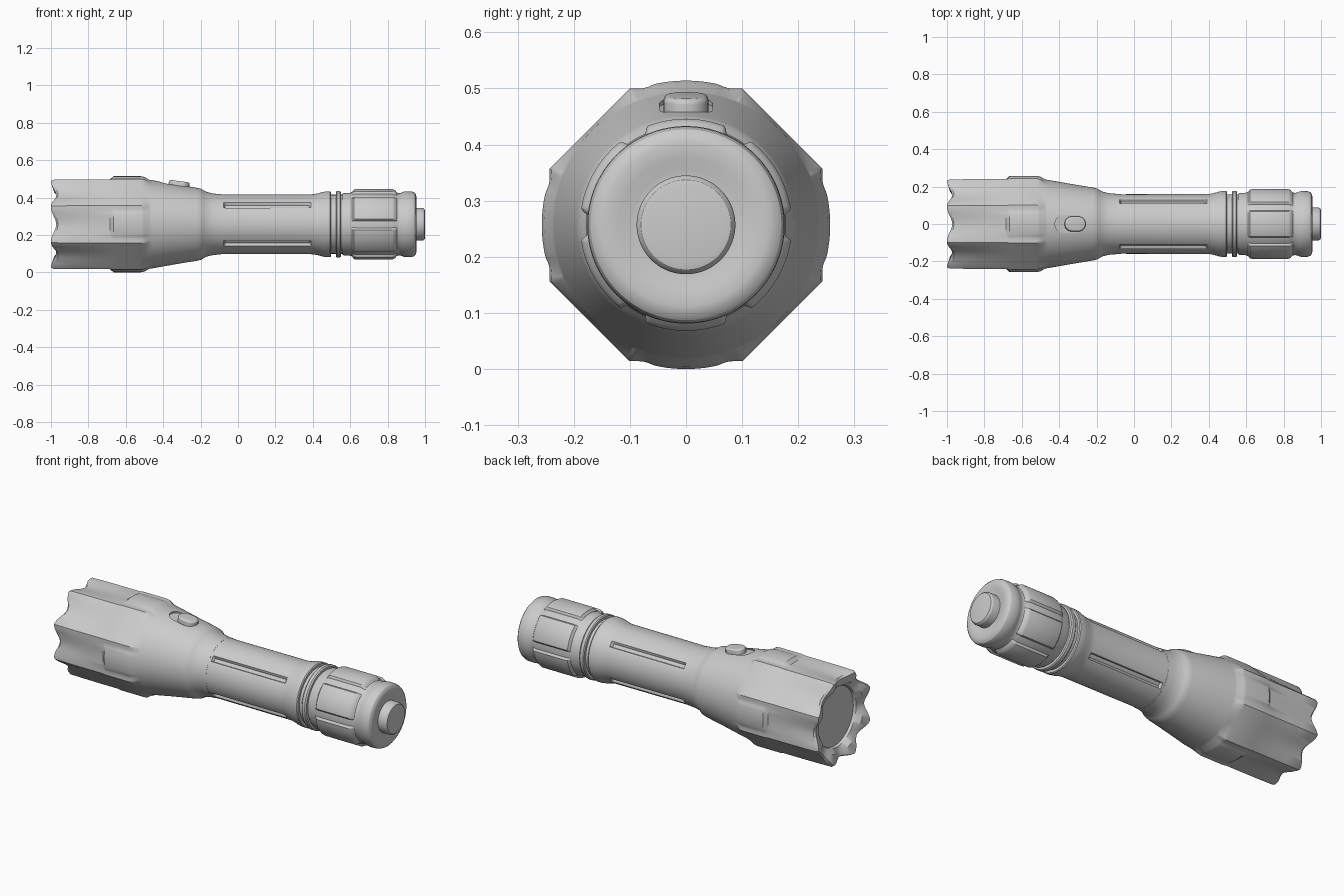
import bpy, bmesh, math
from mathutils import Vector

if "Cube" in bpy.data.objects:
    bpy.data.objects.remove(bpy.data.objects["Cube"])

ZC = 0.257   # height of the long axis
N = 240      # steps around the axis


def val(v, t):
    return v(t) if callable(v) else v


def smooth(obj, angle=30):
    bpy.ops.object.select_all(action='DESELECT')
    obj.select_set(True)
    bpy.context.view_layer.objects.active = obj
    bpy.ops.object.shade_smooth_by_angle(angle=math.radians(angle))


def make_object(name, bm):
    bmesh.ops.recalc_face_normals(bm, faces=bm.faces)
    mesh = bpy.data.meshes.new(name)
    bm.to_mesh(mesh)
    bm.free()
    obj = bpy.data.objects.new(name, mesh)
    bpy.context.collection.objects.link(obj)
    return obj


def loft(name, rings, n=N):
    """Closed tube along x; each ring is (x, radius), either may depend on the angle in degrees."""
    bm = bmesh.new()
    loops = []
    for x, r in rings:
        loop = []
        for i in range(n):
            t = 360 * i / n
            a = math.radians(t)
            loop.append(bm.verts.new((val(x, t), val(r, t) * math.cos(a), ZC + val(r, t) * math.sin(a))))
        loops.append(loop)
    for p, q in zip(loops, loops[1:]):
        for i in range(n):
            j = (i + 1) % n
            bm.faces.new((p[i], p[j], q[j], q[i]))
    bm.faces.new(loops[0])
    bm.faces.new(loops[-1])
    return make_object(name, bm)


def stadium(name, length, width, height, center, tilt, bevel=0.0):
    """Rounded-end slab, tilted about y."""
    bm = bmesh.new()
    h, r = length / 2 - width / 2, width / 2
    pts = []
    for s, start in ((1, -90), (-1, 90)):
        for k in range(17):
            a = math.radians(start + 180 * k / 16)
            pts.append(bm.verts.new((s * h + r * math.cos(a), r * math.sin(a), -height / 2)))
    face = bm.faces.new(pts)
    out = bmesh.ops.extrude_face_region(bm, geom=[face])
    top = [v for v in out['geom'] if isinstance(v, bmesh.types.BMVert)]
    bmesh.ops.translate(bm, verts=top, vec=Vector((0, 0, height)))
    if bevel:
        edges = [e for e in bm.edges if all(v.co.z > 0 for v in e.verts)]
        bmesh.ops.bevel(bm, geom=edges, offset=bevel, segments=4, profile=0.5, affect='EDGES')
    obj = make_object(name, bm)
    obj.location = center
    obj.rotation_euler = (0, tilt, 0)
    return obj


# Cross-sections
def octagon(apothem, flute=0.0):
    def r(t):
        d = (t + 22.5) % 45 - 22.5
        return apothem / math.cos(math.radians(d)) - flute * (0.5 + 0.5 * math.cos(math.radians(8 * t)))
    return r


def head_pads(t):
    d = abs((t + 45) % 90 - 45)
    k = min(1, max(0, (19 - d) / 6))
    base = octagon(0.243)(t)
    return base + k * max(0, 0.257 - base)


def tail_pads(t):
    d = abs((t % 60) - 30)
    return 0.178 + 0.011 * min(1, max(0, (23.5 - d) / 1.5))


def slotted(r, depth):
    def f(t):
        fold = math.degrees(math.acos(min(1, abs(math.cos(math.radians(t))))))
        return r - depth * min(1, max(0, (6 - abs(fold - 40)) / 2))
    return f


def scallop(x, amount):
    return lambda t: x + amount * (0.5 + 0.5 * math.cos(math.radians(8 * t)))


# Head: recessed mouth, scalloped bezel, padded collar and cone
head = loft("head", [
    (-0.93, 0.165), (-0.955, 0.17), (scallop(-0.985, 0.022), 0.193),
    (scallop(-0.998, 0.028), octagon(0.225, 0.014)), (scallop(-1.0, 0.028), octagon(0.231, 0.013)),
    (scallop(-0.988, 0.025), octagon(0.238, 0.012)),
    (-0.90, octagon(0.2395, 0.010)), (-0.80, octagon(0.24, 0.005)), (-0.685, octagon(0.24)),
    (-0.665, head_pads), (-0.52, head_pads), (-0.50, lambda t: head_pads(t) - 0.004),
    (-0.475, 0.238), (-0.46, 0.236), (-0.33, 0.213), (-0.22, 0.195), (-0.197, 0.190),
    (-0.185, 0.182), (-0.165, 0.172), (-0.13, 0.164), (-0.09, 0.161)])

# Switch recess cut into the cone, then the switch itself
cutter = stadium("switch_cutter", 0.165, 0.094, 0.06, (-0.338, 0, ZC + 0.234), 0.17)
cutter.hide_render = True
mod = head.modifiers.new("recess", 'BOOLEAN')
mod.object = cutter
mod.operation = 'DIFFERENCE'
mod.solver = 'EXACT'
bpy.context.view_layer.objects.active = head
bpy.ops.object.modifier_apply(modifier=mod.name)
bpy.data.objects.remove(cutter)
smooth(head)
smooth(stadium("switch_button", 0.112, 0.08, 0.05, (-0.316, 0, ZC + 0.206), 0.13, 0.010))

# Lens
smooth(loft("lens", [(-0.92, 0.166), (-0.94, 0.166), (-0.943, 0.12), (-0.945, 0.02)], 96))

# Grip tube with four long slots
smooth(loft("grip_tube", [
    (-0.11, 0.161), (-0.085, 0.160), (-0.078, slotted(0.16, 0)), (-0.07, slotted(0.159, 0.014)),
    (0.38, slotted(0.16, 0.014)), (0.39, slotted(0.16, 0)), (0.405, 0.161), (0.43, 0.166),
    (0.455, 0.173), (0.475, 0.176), (0.493, 0.176), (0.498, 0.172), (0.498, 0.150)]))

# Seal rings between grip and tail
smooth(loft("ring_core", [(0.48, 0.158), (0.60, 0.158)], 96))
smooth(loft("seal_ring", [(0.523, 0.15), (0.523, 0.172), (0.528, 0.177), (0.545, 0.177),
                          (0.552, 0.172), (0.552, 0.15)], 96))

# Tail cap with six raised pads and rounded end
smooth(loft("tail_cap", [
    (0.558, 0.15), (0.558, 0.163), (0.564, 0.166), (0.595, 0.167), (0.610, 0.172),
    (0.620, lambda t: tail_pads(t) - 0.003), (0.632, tail_pads), (0.825, tail_pads),
    (0.838, lambda t: tail_pads(t) - 0.006), (0.850, 0.169), (0.862, 0.166), (0.874, 0.169),
    (0.886, 0.174), (0.900, 0.176), (0.930, 0.175), (0.943, 0.170), (0.951, 0.160),
    (0.954, 0.145), (0.952, 0.120), (0.946, 0.098), (0.945, 0.085)]))

# Tail button
smooth(loft("tail_button", [(0.93, 0.088), (0.985, 0.088), (0.992, 0.086), (0.998, 0.080),
                            (1.0, 0.070)], 96))
